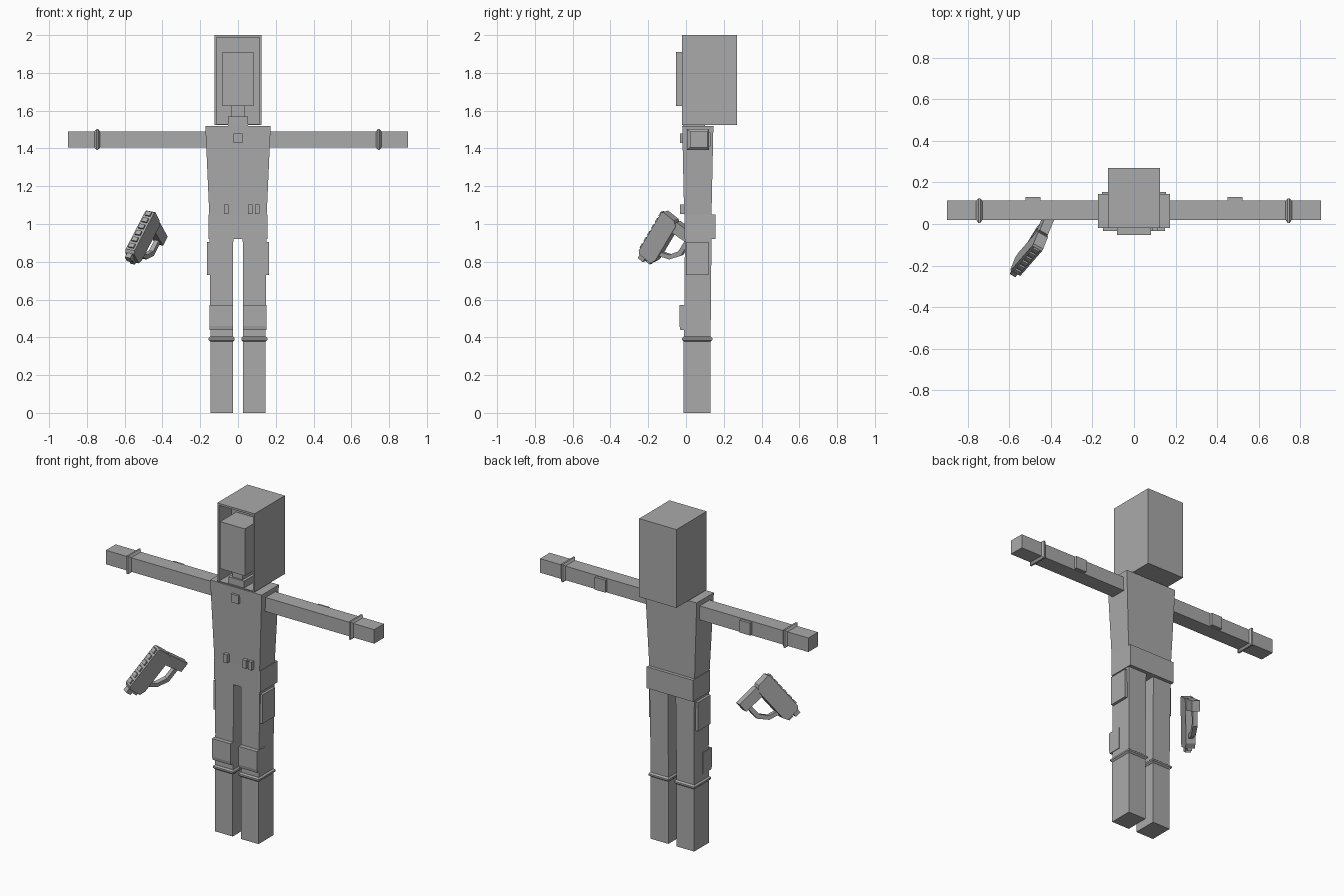
import bpy, bmesh, math
from mathutils import Matrix, Vector

if "Cube" in bpy.data.objects:
    bpy.data.objects.remove(bpy.data.objects["Cube"])

grey = bpy.data.materials.new("plain grey")
grey.diffuse_color = (0.4, 0.4, 0.4, 1)
grey.use_nodes = True
grey.node_tree.nodes["Principled BSDF"].inputs["Base Color"].default_value = grey.diffuse_color


def finish(name, bm, matrix=None):
    bmesh.ops.recalc_face_normals(bm, faces=bm.faces)
    me = bpy.data.meshes.new(name)
    bm.to_mesh(me)
    bm.free()
    me.materials.append(grey)
    ob = bpy.data.objects.new(name, me)
    bpy.context.collection.objects.link(ob)
    if matrix:
        ob.matrix_world = matrix
    return ob


def loft(name, rings, matrix=None):
    """Skin a list of equal-length point loops and cap both ends."""
    bm = bmesh.new()
    loops = [[bm.verts.new(p) for p in r] for r in rings]
    n = len(loops[0])
    for a, b in zip(loops, loops[1:]):
        for i in range(n):
            j = (i + 1) % n
            bm.faces.new((a[i], a[j], b[j], b[i]))
    bm.faces.new(loops[0])
    bm.faces.new(loops[-1])
    return finish(name, bm, matrix)


def zring(z, x0, x1, y0, y1):
    return [(x0, y0, z), (x1, y0, z), (x1, y1, z), (x0, y1, z)]


def xring(x, y0, y1, z0, z1):
    return [(x, y0, z0), (x, y1, z0), (x, y1, z1), (x, y0, z1)]


def box(name, x0, x1, y0, y1, z0, z1, matrix=None):
    return loft(name, [zring(z0, x0, x1, y0, y1), zring(z1, x0, x1, y0, y1)], matrix)


def span(s, a, b):
    return sorted((s * a, s * b))


# Hood: box with a recessed front
bm = bmesh.new()
bmesh.ops.create_cube(bm, size=1)
for v in bm.verts:
    v.co = (v.co.x * 0.25, 0.125 + v.co.y * 0.29, 1.7625 + v.co.z * 0.475)
front = min(bm.faces, key=lambda f: f.calc_center_median().y)
bmesh.ops.inset_individual(bm, faces=[front], thickness=0.017)
for v in front.verts:
    if v.co.z < 1.6:
        v.co.z = 1.529
front = bmesh.ops.extrude_discrete_faces(bm, faces=[front])["faces"][0]
for v in front.verts:
    v.co.y = 0.1
finish("hood", bm)

# Face and neck inside the hood
box("face", -0.083, 0.083, -0.053, 0.1, 1.625, 1.91)
box("neck", -0.035, 0.035, -0.005, 0.1, 1.56, 1.63)
box("collar", -0.052, 0.052, -0.015, 0.1, 1.515, 1.57)

# Torso, hips and front fittings
loft("torso", [zring(1.05, -0.152, 0.152, -0.01, 0.135),
               zring(1.52, -0.173, 0.173, -0.02, 0.145)])
box("hips", -0.155, 0.155, -0.008, 0.155, 0.92, 1.05)
box("chest_badge", -0.025, 0.025, -0.033, 0, 1.43, 1.48)
for x in (-0.063, 0.064, 0.102):
    box("belt_pouch", x - 0.012, x + 0.012, -0.033, 0, 1.052, 1.102)

for s, side in ((-1, "right"), (1, "left")):
    # Leg with boot, boot rim, knee pad and thigh pouch
    def leg_ring(z, a, b, y0, y1):
        return zring(z, *span(s, a, b), y0, y1)

    loft(side + "_leg", [leg_ring(0.39, 0.027, 0.146, -0.01, 0.13),
                         leg_ring(0.59, 0.027, 0.147, -0.008, 0.132),
                         leg_ring(0.93, 0.025, 0.15, -0.006, 0.135)])
    box(side + "_boot", *span(s, 0.027, 0.146), -0.012, 0.13, 0, 0.39)
    loft(side + "_boot_rim", [leg_ring(0.378, 0.026, 0.146, -0.012, 0.13),
                              leg_ring(0.386, 0.018, 0.155, -0.02, 0.14),
                              leg_ring(0.396, 0.018, 0.155, -0.02, 0.14),
                              leg_ring(0.404, 0.026, 0.146, -0.012, 0.13)])
    loft(side + "_knee_pad", [leg_ring(0.44, 0.027, 0.15, -0.03, 0.05),
                              leg_ring(0.46, 0.027, 0.15, -0.034, 0.05),
                              leg_ring(0.57, 0.027, 0.15, -0.034, 0.05)])
    box(side + "_thigh_pouch", *span(s, 0.12, 0.165), 0, 0.12, 0.73, 0.905)

    # Arm with cuff and elbow pad
    box(side + "_arm", *span(s, 0.15, 0.9), 0.02, 0.113, 1.405, 1.49)
    loft(side + "_cuff", [xring(s * 0.73, 0.02, 0.113, 1.405, 1.49),
                          xring(s * 0.74, 0.005, 0.123, 1.393, 1.502),
                          xring(s * 0.75, 0.005, 0.123, 1.393, 1.502),
                          xring(s * 0.76, 0.02, 0.113, 1.405, 1.49)])
    box(side + "_elbow_pad", *span(s, 0.45, 0.522), 0.09, 0.13, 1.41, 1.485)

# Hand gun: local x towards the muzzle, z up through the ribs
fwd = Vector((-0.41, -0.47, -0.79)).normalized()
up = Vector((-0.3, -0.75, 0.6))
up = (up - fwd * up.dot(fwd)).normalized()
lat = up.cross(fwd)
gun = Matrix.Translation((-0.51, -0.148, 0.925)) @ Matrix((fwd, lat, up)).transposed().to_4x4()


def plate(name, profile, half_width):
    loft(name, [[(x, y, z) for x, z in profile] for y in (-half_width, half_width)], gun)


plate("gun_body", [(-0.15, -0.035), (-0.15, 0.04), (-0.14, 0.048), (0.115, 0.048),
                   (0.13, 0.035), (0.13, -0.045), (0.1, -0.06), (-0.13, -0.06)], 0.027)
plate("gun_grip", [(-0.15, -0.05), (-0.155, -0.185), (-0.095, -0.185), (-0.085, -0.05)], 0.023)
plate("gun_guard", [(-0.1, -0.165), (-0.01, -0.165), (0.05, -0.12), (0.075, -0.055),
                    (0.05, -0.055), (0.03, -0.105), (-0.02, -0.14), (-0.1, -0.14)], 0.013)
box("gun_barrel", 0.12, 0.158, -0.016, 0.016, 0, 0.036, gun)
box("gun_lower_barrel", 0.12, 0.145, -0.013, 0.013, -0.04, -0.01, gun)
for i in range(6):
    x = -0.125 + i * 0.043
    box("gun_rib", x - 0.013, x + 0.013, -0.016, 0.016, 0.045, 0.057, gun)
